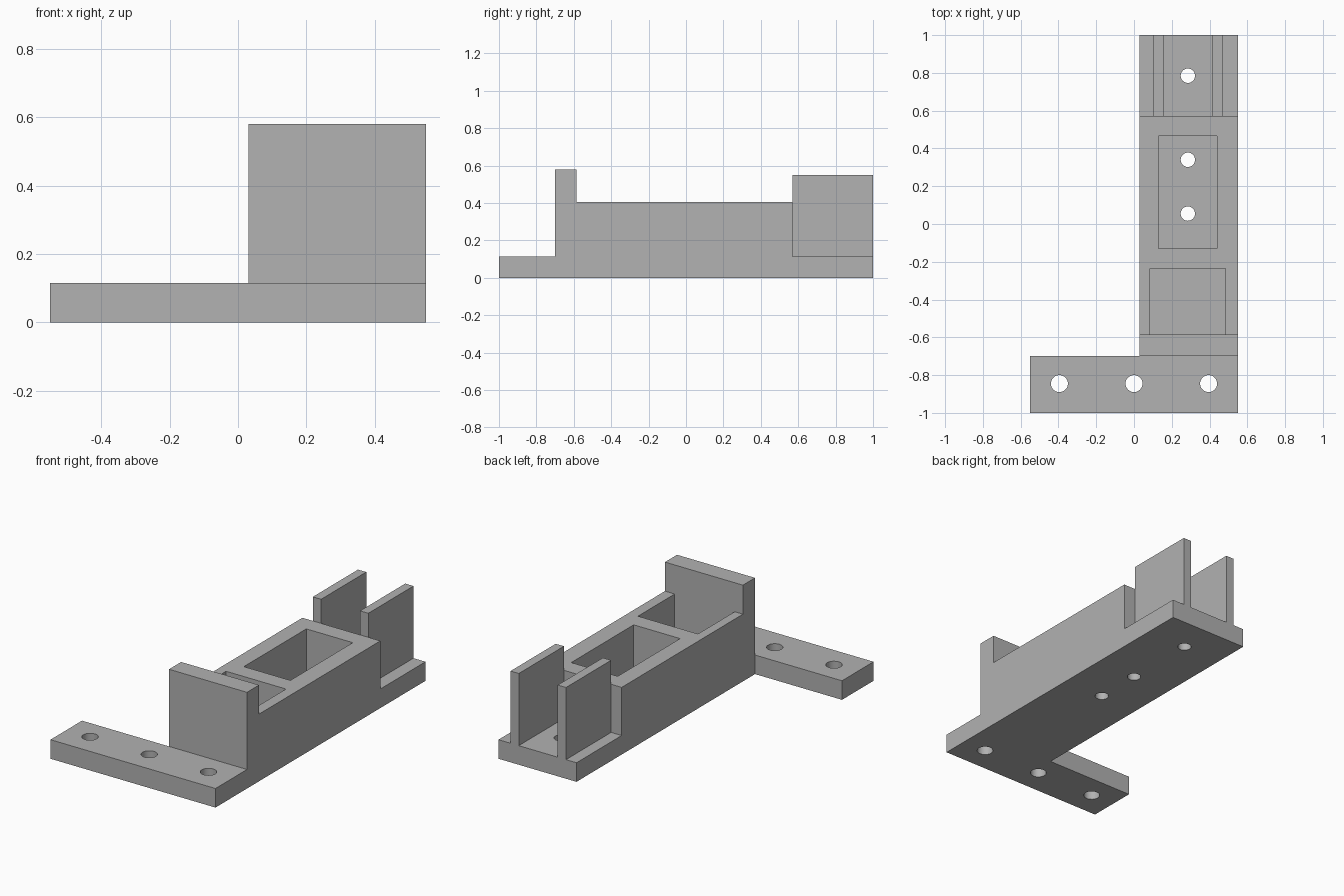
import bpy
import bmesh
from mathutils import Matrix

cube = bpy.data.objects.get("Cube")
if cube:
    bpy.data.objects.remove(cube, do_unlink=True)

grey = bpy.data.materials.new("plain grey")
grey.use_nodes = True
colour = (0.445, 0.445, 0.445, 1)
grey.diffuse_color = colour
grey.node_tree.nodes["Principled BSDF"].inputs["Base Color"].default_value = colour


def finish(name, bm):
    bmesh.ops.recalc_face_normals(bm, faces=bm.faces)
    mesh = bpy.data.meshes.new(name)
    bm.to_mesh(mesh)
    bm.free()
    mesh.materials.append(grey)
    obj = bpy.data.objects.new(name, mesh)
    bpy.context.collection.objects.link(obj)
    return obj


def prism(name, outline, axis, start, end):
    """Extrude an outline along z, or a (y, z) outline along x."""
    bm = bmesh.new()
    place = (lambda a, b: (a, b, start)) if axis == "z" else (lambda a, b: (start, a, b))
    face = bm.faces.new([bm.verts.new(place(a, b)) for a, b in outline])
    top = bmesh.ops.extrude_face_region(bm, geom=[face])["geom"]
    step = (0, 0, end - start) if axis == "z" else (end - start, 0, 0)
    bmesh.ops.translate(bm, vec=step, verts=[v for v in top if isinstance(v, bmesh.types.BMVert)])
    return finish(name, bm)


def box(name, x, y, z):
    return prism(name, [(x[0], y[0]), (x[1], y[0]), (x[1], y[1]), (x[0], y[1])], "z", *z)


def drill(name, x, y, radius):
    bm = bmesh.new()
    bmesh.ops.create_cone(bm, cap_ends=True, segments=32, radius1=radius, radius2=radius,
                          depth=0.4, matrix=Matrix.Translation((x, y, 0)))
    return finish(name, bm)


def combine(target, tool, operation):
    mod = target.modifiers.new(tool.name, "BOOLEAN")
    mod.operation, mod.solver, mod.object = operation, "EXACT", tool
    bpy.context.view_layer.objects.active = target
    bpy.ops.object.modifier_apply(modifier=mod.name)
    bpy.data.objects.remove(tool, do_unlink=True)


LEFT, RIGHT = 0.03, 0.55
MID = 0.285
BASE = 0.115

# L-shaped base plate
bracket = prism("bracket_body", [(-RIGHT, -1), (RIGHT, -1), (RIGHT, 1), (LEFT, 1),
                                 (LEFT, -0.7), (-RIGHT, -0.7)], "z", 0, BASE)

# Beam with the taller end wall, as one side profile
beam = prism("beam", [(-0.7, 0.05), (0.57, 0.05), (0.57, 0.405), (-0.585, 0.405),
                      (-0.585, 0.58), (-0.7, 0.58)], "x", LEFT, RIGHT)
combine(bracket, beam, "UNION")

# Pair of upright fins at the back
for x in (0.1, 0.415):
    combine(bracket, box("fin", (x, x + 0.055), (0.55, 1), (0.05, 0.55)), "UNION")
    # Trim the part of the fin that overlaps the beam
combine(bracket, box("fin_trim", (LEFT - 0.1, RIGHT + 0.1), (0.5, 0.57), (0.405, 0.7)), "DIFFERENCE")

# Pockets in the beam
combine(bracket, box("long_pocket", (0.13, 0.44), (-0.13, 0.465), (BASE, 0.5)), "DIFFERENCE")
combine(bracket, box("front_pocket", (0.085, 0.485), (-0.585, -0.235), (BASE, 0.5)), "DIFFERENCE")

# Screw holes
for x in (-0.395, 0, 0.395):
    combine(bracket, drill("foot_hole", x, -0.845, 0.045), "DIFFERENCE")
for y in (0.055, 0.34, 0.785):
    combine(bracket, drill("beam_hole", MID, y, 0.038), "DIFFERENCE")

# Smooth hole walls with crisp edges
bpy.ops.object.select_all(action="DESELECT")
bracket.select_set(True)
bpy.context.view_layer.objects.active = bracket
bpy.ops.object.shade_smooth_by_angle(angle=0.5)
